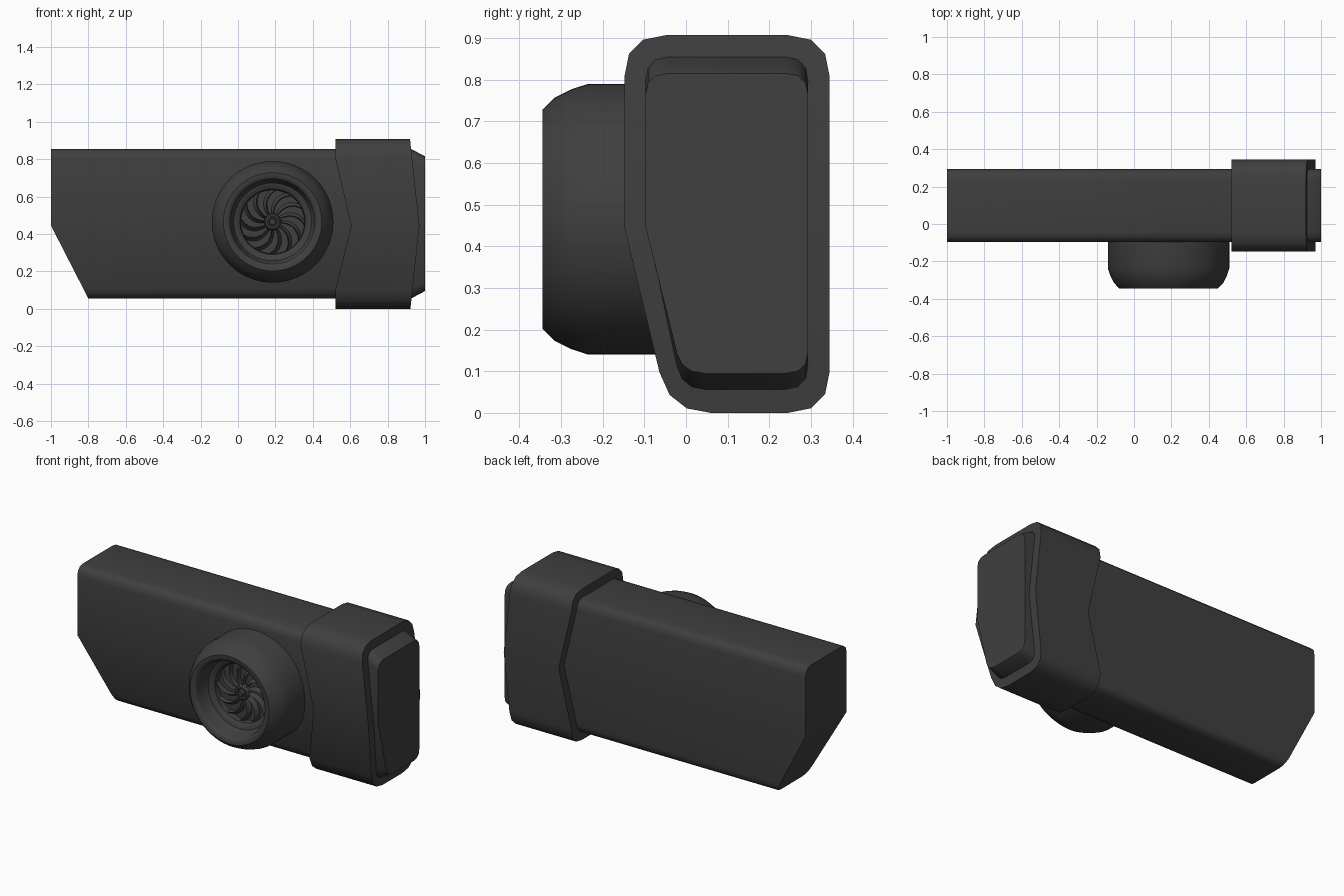
import bpy, bmesh, math
from mathutils import Vector

cube = bpy.data.objects.get("Cube")
if cube:
    bpy.data.objects.remove(cube, do_unlink=True)

MID = 0.445               # height of the fold line along the sides
AX, AZ = 0.185, 0.465     # axis of the round intake

mat = bpy.data.materials.new("dark_grey")
mat.use_nodes = True
grey = (0.05, 0.05, 0.05, 1)
mat.diffuse_color = grey
mat.node_tree.nodes["Principled BSDF"].inputs["Base Color"].default_value = grey


def finish(name, bm, angle=40):
    bmesh.ops.recalc_face_normals(bm, faces=bm.faces)
    mesh = bpy.data.meshes.new(name)
    bm.to_mesh(mesh)
    bm.free()
    mesh.materials.append(mat)
    ob = bpy.data.objects.new(name, mesh)
    bpy.context.collection.objects.link(ob)
    bpy.ops.object.select_all(action='DESELECT')
    ob.select_set(True)
    bpy.context.view_layer.objects.active = ob
    bpy.ops.object.shade_smooth_by_angle(angle=math.radians(angle))
    return ob


def fillet(before, corner, after, r, steps=3):
    """Points of a rounded corner."""
    c = Vector(corner)
    a = c + (Vector(before) - c).normalized() * r
    b = c + (Vector(after) - c).normalized() * r
    pts = []
    for i in range(steps + 1):
        t = i / steps
        pts.append(a * (1 - t) ** 2 + c * 2 * t * (1 - t) + b * t * t)
    return pts


def section(front, low_front, back, bottom, top, r):
    """Closed (y, z) outline: down the front, then up the back."""
    tf, kf, bf = (front, top), (front, MID), (low_front, bottom)
    bb, kb, tb = (back, bottom), (back, MID), (back, top)
    return (fillet(tb, tf, kf, r) + [Vector(kf)] + fillet(kf, bf, bb, r)
            + fillet(bf, bb, kb, r) + [Vector(kb)] + fillet(kb, tb, tf, r))


def loft(name, loops):
    """Skin loops of points; close the ends with strips from front to back."""
    bm = bmesh.new()
    rows = [[bm.verts.new(p) for p in loop] for loop in loops]
    n = len(rows[0])
    for a, b in zip(rows, rows[1:]):
        for i in range(n):
            j = (i + 1) % n
            bm.faces.new((a[i], a[j], b[j], b[i]))
    for row in (rows[0], rows[-1]):
        for i in range(n // 2 - 1):
            bm.faces.new((row[i], row[i + 1], row[n - 2 - i], row[n - 1 - i]))
    return finish(name, bm)


def lathe(name, profile, segments=64):
    """Spin (radius, y) points about the intake axis."""
    bm = bmesh.new()
    rings = []
    for r, y in profile:
        count = 1 if r == 0 else segments
        rings.append([bm.verts.new((AX + r * math.cos(math.tau * k / segments), y,
                                    AZ + r * math.sin(math.tau * k / segments)))
                      for k in range(count)])
    for a, b in zip(rings, rings[1:]):
        for k in range(segments):
            m = (k + 1) % segments
            if len(a) == 1:
                bm.faces.new((a[0], b[m], b[k]))
            elif len(b) == 1:
                bm.faces.new((a[k], a[m], b[0]))
            else:
                bm.faces.new((a[k], a[m], b[m], b[k]))
    return finish(name, bm)


# Long body: raked left-hand end, chamfered nose
body = section(-0.097, -0.01, 0.293, 0.055, 0.855, 0.055)


def tail_x(z):
    return -1 + 0.2 * max(0, (MID - z) / (MID - 0.055))


loft("main_body", [
    [(tail_x(z), y, z) for y, z in body],
    [(0.925, y, z) for y, z in body],
    [(1.0, y, 0.455 + (z - 0.455) * 0.9) for y, z in body],
])

# Collar with V-shaped edges
collar = section(-0.148, -0.04, 0.345, 0, 0.907, 0.1)


def fold(z, reach):
    return max(0, 1 - abs(z - MID) / reach)


loft("end_collar", [
    [(0.52 + 0.085 * fold(z, 0.345), y, z) for y, z in collar],
    [(0.92 + 0.05 * fold(z, 0.46), y, z) for y, z in collar],
])

# Round intake housing with recessed dish
lathe("intake_housing", [
    (0, 0), (0.325, 0), (0.325, -0.235), (0.312, -0.275), (0.292, -0.315),
    (0.263, -0.345), (0.242, -0.345), (0.23, -0.338), (0.225, -0.325),
    (0.22, -0.27), (0.208, -0.25), (0.185, -0.245), (0.174, -0.235),
    (0.17, -0.2), (0, -0.2)])

# Hub with stepped rings
lathe("fan_hub", [
    (0.045, -0.195), (0.045, -0.225), (0.038, -0.235), (0.028, -0.235),
    (0.025, -0.225), (0.018, -0.225), (0.015, -0.245), (0, -0.248)], 32)

# Curved fan blades
bm = bmesh.new()
blades, steps = 12, 6
for n in range(blades):
    rows = []
    for s in range(steps + 1):
        t = s / steps
        r = 0.035 + 0.137 * t
        start = math.tau * n / blades - 0.55 * t * t
        width = 0.012 + 0.02 * t
        row = []
        for side, y in ((-0.5, -0.195), (-0.3, -0.228), (0.5, -0.205), (0.5, -0.195)):
            a = start + side * width / r
            row.append(bm.verts.new((AX + r * math.cos(a), y, AZ + r * math.sin(a))))
        rows.append(row)
    for a, b in zip(rows, rows[1:]):
        for i in range(4):
            j = (i + 1) % 4
            bm.faces.new((a[i], a[j], b[j], b[i]))
    bm.faces.new(rows[0])
    bm.faces.new(rows[-1])
finish("fan_blades", bm, 30)
